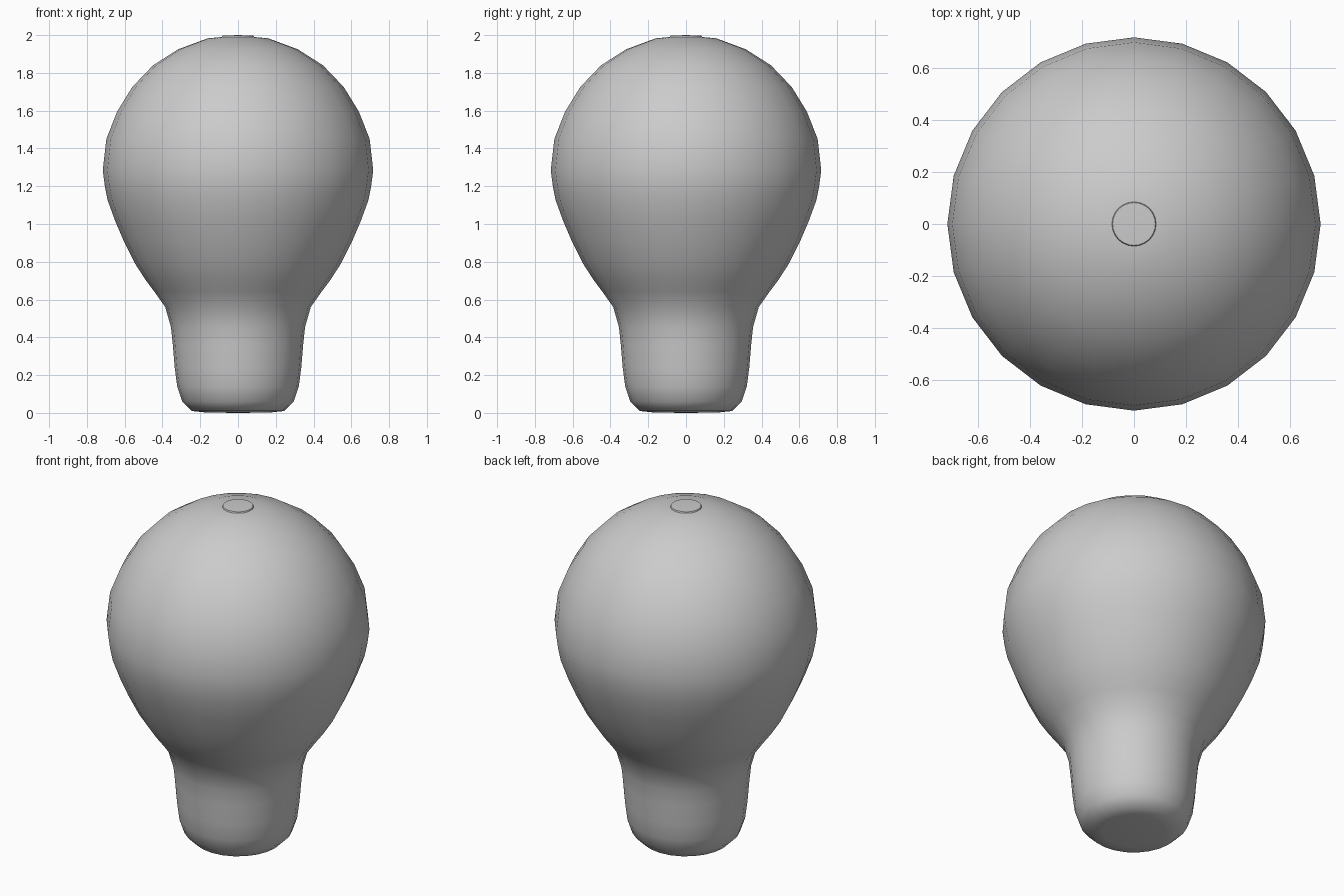
import bpy, bmesh, math

if "Cube" in bpy.data.objects:
    bpy.data.objects.remove(bpy.data.objects["Cube"])

SEG = 24


def lathe(name, profile, sharp_angle):
    """Spin an (r, z) profile around z; r = 0 ends become poles."""
    bm = bmesh.new()
    rings = []
    for r, z in profile:
        if r == 0:
            rings.append([bm.verts.new((0, 0, z))] * SEG)
        else:
            rings.append([bm.verts.new((r * math.cos(2 * math.pi * i / SEG),
                                        r * math.sin(2 * math.pi * i / SEG), z))
                          for i in range(SEG)])
    for low, high in zip(rings, rings[1:]):
        for i in range(SEG):
            j = (i + 1) % SEG
            quad = (low[i], low[j], high[j], high[i])
            bm.faces.new(list(dict.fromkeys(quad)))
    bmesh.ops.recalc_face_normals(bm, faces=bm.faces)
    mesh = bpy.data.meshes.new(name)
    bm.to_mesh(mesh)
    bm.free()
    obj = bpy.data.objects.new(name, mesh)
    bpy.context.collection.objects.link(obj)
    bpy.ops.object.select_all(action='DESELECT')
    bpy.context.view_layer.objects.active = obj
    obj.select_set(True)
    bpy.ops.object.shade_smooth_by_angle(angle=math.radians(sharp_angle))
    return obj


# Bulb: flat foot, rounded neck, round globe, small raised disc on the crown
lathe("bulb", [
    (0, 0.0), (0.17, 0.002), (0.245, 0.01),
    (0.295, 0.06), (0.322, 0.14), (0.335, 0.24), (0.345, 0.36),
    (0.355, 0.455), (0.385, 0.56), (0.445, 0.645), (0.49, 0.705),
    (0.545, 0.79), (0.605, 0.91), (0.65, 1.015), (0.69, 1.125),
    (0.705, 1.2), (0.716, 1.285), (0.697, 1.45), (0.64, 1.595),
    (0.56, 1.725), (0.45, 1.84), (0.317, 1.925), (0.16, 1.983),
    (0.085, 1.99), (0.082, 1.997), (0, 2.0)], 40)
